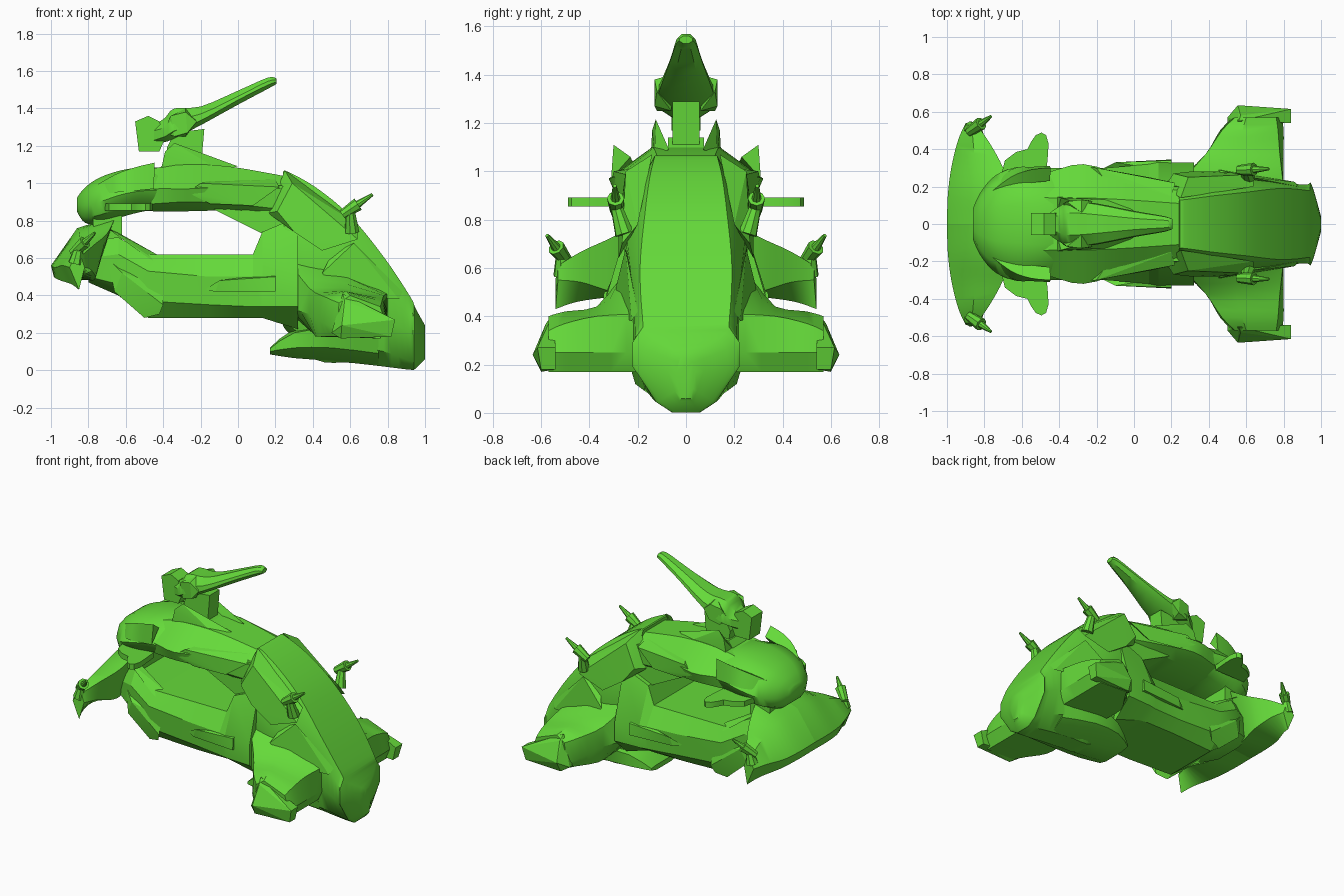
import bpy, bmesh, math
from mathutils import Vector, Matrix

green = bpy.data.materials.new("bright_green")
green.diffuse_color = (0.13, 0.70, 0.042, 1)


def finish(name, bm, mirror=False, angle=35):
    """Clean the mesh, shade it, give it the material and mirror it over y."""
    bmesh.ops.remove_doubles(bm, verts=bm.verts, dist=0.0005)
    bmesh.ops.recalc_face_normals(bm, faces=bm.faces)
    me = bpy.data.meshes.new(name)
    bm.to_mesh(me)
    bm.free()
    me.materials.append(green)
    me.shade_smooth()
    me.set_sharp_from_angle(angle=math.radians(angle))
    ob = bpy.data.objects.new(name, me)
    bpy.context.collection.objects.link(ob)
    if mirror:
        mod = ob.modifiers.new("mirror", 'MIRROR')
        mod.use_axis = (False, True, False)
        mod.use_mirror_merge = False
    return ob


def smooth_path(a, b, c, d, t):
    return 0.5 * (2 * b + (c - a) * t + (2 * a - 5 * b + 4 * c - d) * t * t
                  + (3 * b - a - 3 * c + d) * t ** 3)


def loft(name, rings, steps=4, mirror=False, angle=35):
    """Skin closed rings of 3D points, with smooth stations in between."""
    rings = [[Vector(p) for p in r] for r in rings]
    n, rows = len(rings), []
    for i in range(n - 1):
        a, b, c, d = rings[max(i - 1, 0)], rings[i], rings[i + 1], rings[min(i + 2, n - 1)]
        for s in range(steps):
            rows.append([smooth_path(*q, s / steps) for q in zip(a, b, c, d)])
    rows.append(rings[-1])
    bm = bmesh.new()
    vs = [[bm.verts.new((p.x, p.y, max(p.z, 0))) for p in r] for r in rows]
    k = len(vs[0])
    for r0, r1 in zip(vs, vs[1:]):
        for j in range(k):
            bm.faces.new((r0[j], r0[(j + 1) % k], r1[(j + 1) % k], r1[j]))
    bm.faces.new(vs[0])
    bm.faces.new(vs[-1])
    return finish(name, bm, mirror, angle)


def body(name, stations, steps=4, angle=35):
    """Symmetric loft along x from (x, half section) stations."""
    return loft(name, [[(x, y, z) for y, z in h] + [(x, -y, z) for y, z in reversed(h)]
                       for x, h in stations], steps, False, angle)


def chunk(name, pts, mirror=True):
    """Faceted convex block around a few corner points."""
    bm = bmesh.new()
    vs = [bm.verts.new(p) for p in pts]
    res = bmesh.ops.convex_hull(bm, input=vs)
    bmesh.ops.delete(bm, geom=list({v for v in res["geom_interior"]
                                    if isinstance(v, bmesh.types.BMVert)}), context='VERTS')
    return finish(name, bm, mirror, 15)


def slab(name, prof, half):
    """Side profile in x and z, extruded symmetrically across y."""
    return chunk(name, [(x, s * half, z) for x, z in prof for s in (-1, 1)], False)


# Front hull with the drooping nose, and the keel scoop below it
body("front_hull", [
    (.24, [(.07, .24), (.16, .27), (.25, .50), (.22, .84), (.13, 1.06)]),
    (.27, [(.07, .20), (.16, .24), (.26, .50), (.24, .86), (.13, 1.06)]),
    (.42, [(.07, .055), (.18, .15), (.26, .45), (.25, .80), (.15, .975)]),
    (.60, [(.07, .04), (.19, .13), (.24, .38), (.24, .68), (.17, .825)]),
    (.78, [(.07, .02), (.17, .10), (.22, .28), (.22, .50), (.19, .605)]),
    (.92, [(.06, .003), (.13, .05), (.21, .20), (.21, .32), (.18, .395)]),
    (.95, [(.05, .01), (.11, .05), (.21, .19), (.21, .28), (.16, .33)]),
    (1.0, [(.02, .06), (.03, .10), (.04, .17), (.03, .21), (.02, .24)]),
])
body("keel_scoop", [
    (.17, [(.08, .085), (.14, .10), (.14, .115), (.08, .12)]),
    (.30, [(.08, .065), (.20, .12), (.20, .20), (.08, .22)]),
    (.50, [(.08, .05), (.21, .12), (.24, .22), (.08, .25)]),
    (.75, [(.07, .025), (.17, .09), (.20, .20), (.08, .25)]),
], steps=2)

# Upper shoulder plates of the front hull
chunk("shoulder_plate", [(.16, .19, .84), (.25, .14, 1.07), (.21, .27, .85), (.29, .25, 1.0),
                         (.64, .265, .70), (.64, .20, .78), (.45, .28, .64), (.30, .28, .74)])
chunk("cheek_plate", [(.5, .23, .62), (.62, .25, .68), (.88, .20, .42), (.86, .225, .38),
                      (.55, .28, .40), (.45, .29, .52)])

# Lower hull behind the front hull
body("lower_hull", [
    (-.80, [(.10, .47), (.18, .50), (.20, .60), (.16, .70)]),
    (-.64, [(.16, .40), (.27, .46), (.27, .62), (.22, .71)]),
    (-.48, [(.20, .28), (.28, .37), (.30, .53), (.24, .62)]),
    (-.15, [(.22, .28), (.29, .35), (.30, .50), (.24, .62)]),
    (.08, [(.22, .28), (.31, .34), (.32, .50), (.24, .62)]),
    (.13, [(.21, .28), (.32, .34), (.33, .50), (.23, .74)]),
    (.32, [(.20, .22), (.33, .34), (.33, .48), (.23, .82)]),
], steps=1, angle=25)
chunk("side_strake", [(-.18, .29, .43), (-.10, .33, .48), (.20, .34, .50), (.20, .345, .42),
                      (-.12, .32, .42), (.2, .28, .42), (.2, .28, .52)])
chunk("rear_flank_plate", [(-.70, .24, .60), (-.62, .29, .52), (-.40, .30, .35), (-.42, .28, .30),
                           (-.50, .26, .28), (-.66, .27, .42), (-.40, .27, .45)])
chunk("hull_rail", [(-.48, .20, .625), (-.48, .26, .60), (-.70, .22, .76), (-.63, .17, .73),
                    (-.40, .26, .56), (-.40, .20, .60)])

# Links between the lower hull and the upper deck
slab("front_deck_link", [(-.13, .86), (.13, .73), (.3, .73), (.3, .98), (.1, 1.0)], .20)
slab("rear_deck_link", [(-.76, .62), (-.62, .66), (-.62, .85), (-.78, .85)], .18)

# Upper deck and the smooth tail cowl
body("upper_deck", [
    (-.62, [(.14, .86), (.22, .88), (.24, .95), (.15, 1.03)]),
    (-.45, [(.17, .85), (.26, .89), (.28, .97), (.14, 1.08)]),
    (-.27, [(.18, .85), (.29, .90), (.32, .97), (.14, 1.10)]),
    (-.05, [(.18, .85), (.25, .89), (.26, .98), (.13, 1.09)]),
    (.24, [(.15, .80), (.20, .86), (.20, .97), (.11, 1.04)]),
], steps=3, angle=25)
body("tail_cowl", [
    (-.862, [(.03, .85), (.07, .86), (.08, .89), (.06, .91), (.03, .92)]),
    (-.82, [(.09, .79), (.15, .82), (.17, .88), (.14, .95), (.06, .975)]),
    (-.74, [(.13, .78), (.23, .83), (.26, .90), (.21, .99), (.09, 1.03)]),
    (-.62, [(.16, .82), (.27, .87), (.305, .94), (.23, 1.03), (.10, 1.07)]),
    (-.50, [(.17, .85), (.26, .89), (.295, .96), (.22, 1.04), (.11, 1.085)]),
    (-.38, [(.17, .86), (.25, .90), (.27, .96), (.18, 1.04), (.10, 1.08)]),
], angle=45)
loft("cowl_horn", [
    [(-.80, .13, .96), (-.80, .16, .93), (-.79, .15, .97)],
    [(-.66, .20, 1.02), (-.66, .29, .95), (-.66, .25, 1.045)],
    [(-.55, .22, 1.04), (-.55, .305, .96), (-.55, .29, 1.085)],
    [(-.45, .23, 1.06), (-.45, .31, .97), (-.445, .30, 1.11)],
], steps=3, mirror=True)
chunk("deck_side_plate", [(-.27, .31, .95), (-.20, .30, 1.0), (.22, .22, .98), (.08, .25, .88),
                          (-.15, .28, .89), (-.1, .15, 1.03), (.2, .15, 1.02)])
chunk("deck_fin", [(-.41, .07, 1.08), (-.41, .145, 1.08), (-.39, .14, 1.17), (-.34, .125, 1.215),
                   (.0, .07, 1.09), (-.1, .13, 1.07)])

# Flat rounded side fins below the cowl
ear = [(-.71, .26), (-.69, .34), (-.63, .385), (-.57, .40), (-.55, .44), (-.525, .475),
       (-.495, .489), (-.47, .475), (-.457, .43), (-.46, .37), (-.47, .26)]
loft("cowl_side_fin", [[(x, y, z) for x, y in ear] for z in (.855, .892)], steps=1, mirror=True)

# Crescent wing at the tail, lofted outward from the middle
loft("tail_wing", [
    [(-.67, 0, .82), (-.86, 0, .76), (-1.0, 0, .56), (-.985, 0, .50), (-.80, 0, .52)],
    [(-.66, .16, .81), (-.85, .16, .745), (-.995, .16, .555), (-.98, .16, .495), (-.78, .16, .48)],
    [(-.70, .30, .73), (-.85, .31, .705), (-.975, .31, .55), (-.95, .31, .48), (-.76, .30, .50)],
    [(-.77, .43, .67), (-.86, .44, .66), (-.94, .45, .56), (-.89, .45, .46), (-.79, .43, .54)],
    [(-.84, .53, .61), (-.87, .535, .61), (-.90, .54, .55), (-.85, .54, .43), (-.82, .53, .55)],
], mirror=True, angle=45)

# Outrigger arms, their roots and end pods
loft("outrigger_arm", [
    [(.24, .24, .34), (.26, .24, .60), (.55, .22, .54), (.80, .20, .41), (.80, .20, .25), (.76, .20, .17), (.42, .22, .18)],
    [(.38, .37, .30), (.38, .37, .44), (.55, .37, .44), (.78, .37, .40), (.80, .37, .25), (.76, .37, .17), (.42, .37, .18)],
    [(.46, .50, .25), (.47, .50, .39), (.58, .50, .42), (.77, .50, .37), (.80, .50, .25), (.76, .50, .17), (.50, .50, .18)],
    [(.53, .57, .22), (.54, .57, .36), (.60, .57, .40), (.76, .57, .34), (.79, .57, .25), (.76, .57, .17), (.54, .57, .18)],
], steps=3, mirror=True, angle=30)
chunk("outrigger_pod", [(.50, .57, .20), (.56, .55, .41), (.57, .58, .37), (.555, .635, .24),
                        (.84, .615, .27), (.84, .54, .27), (.82, .60, .18), (.82, .54, .18),
                        (.55, .60, .17), (.5, .54, .2)])

# Large gun on its mount
slab("gun_mount", [(-.38, 1.19), (-.34, 1.27), (-.18, 1.29), (-.20, 1.16), (-.36, 1.06), (-.2, 1.06)], .055)
slab("gun_mount_foot", [(-.44, 1.05), (-.38, 1.13), (-.24, 1.14), (-.12, 1.06)], .075)
body("gun_barrel", [
    (-.45, [(.04, 1.21), (.06, 1.23), (.06, 1.28), (.03, 1.31)]),
    (-.39, [(.05, 1.22), (.10, 1.25), (.10, 1.30), (.05, 1.35)]),
    (-.34, [(.06, 1.24), (.125, 1.28), (.12, 1.34), (.06, 1.40)]),
    (-.20, [(.06, 1.31), (.11, 1.335), (.105, 1.37), (.05, 1.41)]),
    (.00, [(.04, 1.42), (.07, 1.445), (.065, 1.465), (.03, 1.495)]),
    (.16, [(.02, 1.505), (.042, 1.525), (.04, 1.545), (.02, 1.565)]),
    (.205, [(.012, 1.53), (.027, 1.54), (.027, 1.55), (.012, 1.56)]),
], steps=3)
slab("gun_counterweight", [(-.55, 1.33), (-.48, 1.36), (-.42, 1.33), (-.39, 1.24), (-.42, 1.17), (-.53, 1.17)], .06)
chunk("gun_side_guard", [(-.40, .08, 1.27), (-.36, .12, 1.36), (-.28, .13, 1.38), (-.22, .12, 1.33),
                         (-.27, .13, 1.27), (-.34, .12, 1.25), (-.28, .06, 1.25), (-.28, .06, 1.40)])


# Four small turrets
def small_gun(name, base, centre, tip):
    bm = bmesh.new()
    b, c, t = Vector(base), Vector(centre), Vector(tip)
    d = (t - c).normalized()
    for p, q, r1, r2 in ((b, c, .04, .024), (c - d * .05, c + d * .05, .026, .036), (c + d * .05, t, .02, .008)):
        m = Matrix.Translation((p + q) / 2) @ (q - p).to_track_quat('Z', 'Y').to_matrix().to_4x4()
        bmesh.ops.create_cone(bm, cap_ends=True, segments=8, radius1=r1, radius2=r2,
                              depth=(q - p).length, matrix=m)
    finish(name, bm, True)


small_gun("front_turret", (.61, .255, .74), (.60, .29, .86), (.72, .295, .94))
small_gun("rear_turret", (-.87, .51, .57), (-.85, .515, .655), (-.765, .575, .735))
